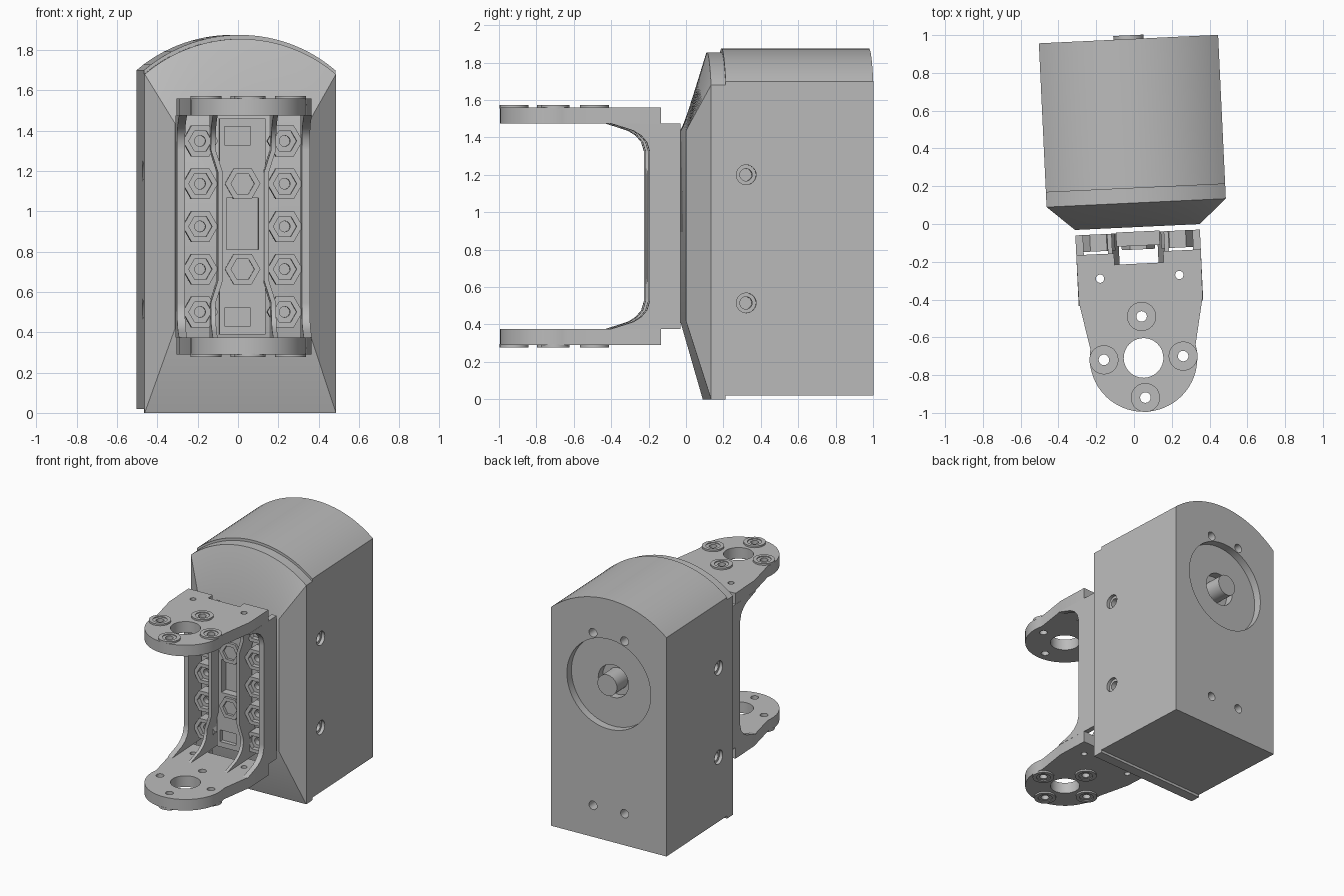
import bpy, bmesh, math
from mathutils import Matrix, Vector

cube = bpy.data.objects.get("Cube")
if cube:
    bpy.data.objects.remove(cube, do_unlink=True)

grey = bpy.data.materials.new("plain grey")
grey.use_nodes = True
grey.diffuse_color = (0.5, 0.5, 0.5, 1)
grey.node_tree.nodes["Principled BSDF"].inputs["Base Color"].default_value = (0.5, 0.5, 0.5, 1)

# The whole assembly is turned slightly about the vertical axis
PLACE = Matrix.Translation((0.017, 0, 0)) @ Matrix.Rotation(math.radians(2.7), 4, 'Z')
MID = 0.925          # mirror height of the bracket
FLOOR, CEIL = 0.375, 1.475   # inner faces of the two arms


def finish(bm, name):
    bmesh.ops.recalc_face_normals(bm, faces=bm.faces)
    me = bpy.data.meshes.new(name)
    bm.to_mesh(me)
    bm.free()
    me.materials.append(grey)
    ob = bpy.data.objects.new(name, me)
    ob.matrix_world = PLACE
    bpy.context.collection.objects.link(ob)
    return ob


def loft(name, rings):
    """Skin a row of matching closed rings and cap both ends."""
    bm = bmesh.new()
    rows = [[bm.verts.new(p) for p in ring] for ring in rings]
    n = len(rows[0])
    for a, b in zip(rows, rows[1:]):
        for i in range(n):
            j = (i + 1) % n
            bm.faces.new((a[i], a[j], b[j], b[i]))
    bm.faces.new(rows[0])
    bm.faces.new(rows[-1])
    return finish(bm, name)


def box(name, x, y, z):
    return loft(name, [[(x[0], y[0], h), (x[1], y[0], h), (x[1], y[1], h), (x[0], y[1], h)] for h in z])


def cyl(name, axis, centre, r, length, sides=32):
    """Cylinder or prism centred on a point, along X, Y or Z."""
    bm = bmesh.new()
    bmesh.ops.create_cone(bm, cap_ends=True, segments=sides, radius1=r, radius2=r, depth=length)
    turn = {'X': Matrix.Rotation(math.pi / 2, 4, 'Y'),
            'Y': Matrix.Rotation(math.pi / 2, 4, 'X'), 'Z': Matrix()}[axis]
    # prisms get a corner pointing sideways
    spin = Matrix.Rotation(math.pi / 2 if sides == 6 else 0, 4, 'Z')
    bm.transform(Matrix.Translation(centre) @ turn @ spin)
    return finish(bm, name)


def cut(ob, *cutters):
    """Subtract cutters, then bake and drop them."""
    for c in cutters:
        c.hide_render = True
        m = ob.modifiers.new("cut", 'BOOLEAN')
        m.operation, m.object, m.solver = 'DIFFERENCE', c, 'EXACT'
    bpy.context.view_layer.update()
    dg = bpy.context.evaluated_depsgraph_get()
    baked = bpy.data.meshes.new_from_object(ob.evaluated_get(dg))
    ob.modifiers.clear()
    ob.data = baked
    for c in cutters:
        bpy.data.objects.remove(c, do_unlink=True)
    return ob


def lerp(table, d):
    for (a, va), (b, vb) in zip(table, table[1:]):
        if d <= b:
            return va + (vb - va) * (d - a) / (b - a)
    return table[-1][1]


# Arched outline shared by the housing, collar and tapered front
W, RISE, N = 0.475, 0.175, 28
RADIUS = (W * W + RISE * RISE) / (2 * RISE)


def arch(y, low, shoulder):
    pts = [(-W, y, low), (W, y, low)]
    for i in range(N + 1):
        x = W - 2 * W * i / N
        pts.append((x, y, shoulder + RISE - RADIUS + math.sqrt(RADIUS ** 2 - x * x)))
    return pts


# Housing with dial recess, shaft well, back holes and side screw holes
housing = loft("housing", [arch(0.19, 0.02, 1.70), arch(0.98, 0.02, 1.70)])
DIAL = 1.225
cut(housing, cyl("dial_cutter", 'Y', (0, 0.98, DIAL), 0.345, 0.12, 64))
cut(housing, cyl("well_cutter", 'Y', (0, 0.92, DIAL), 0.125, 0.12),
    *[cyl("hole_cutter", 'Y', (x, 0.98, z), 0.033, 0.16, 20) for x in (-0.13, 0.13) for z in (0.262, 1.588)],
    *[cyl("side_cutter", 'X', (s * W, 0.30, z), 0.053, 0.05, 24) for s in (-1, 1) for z in (0.515, 1.2)])
cut(housing, *[cyl("side_deep_cutter", 'X', (s * (W - 0.02), 0.30, z), 0.033, 0.14, 20)
               for s in (-1, 1) for z in (0.515, 1.2)])
cyl("shaft", 'Y', (0, 0.92, DIAL), 0.08, 0.16)

# Collar and tapered front, sitting slightly lower than the housing
taper_end = [(-0.33, -0.016, 0.42), (0.33, -0.016, 0.42)]
taper_end += [(0.33 - 0.66 * i / N, -0.016, 1.435) for i in range(N + 1)]
loft("collar_and_taper", [taper_end, arch(0.112, 0, 1.68), arch(0.19, 0, 1.68)])


# Bracket arms: rounded plates with a round opening, bolt holes and bosses
def notch(z0, z1):
    return box("notch_cutter", (-0.13, 0.13), (-0.21, -0.03), (z0, z1))


TIP, TIP_R = -0.71, 0.285
BOLTS = [(0, -0.49), (-0.21, TIP), (0.21, TIP), (0, -0.92)]
outline = [(0.33, -0.15), (0.328, -0.40)]
half = [math.radians(12 - 204 * i / 40) for i in range(41)]
outline += [(TIP_R * math.cos(a), TIP + TIP_R * math.sin(a)) for a in half]
outline += [(-0.328, -0.40), (-0.33, -0.15)]

for label, sign in (("top", 1), ("bottom", -1)):
    inner, outer = MID + sign * 0.55, MID + sign * 0.635
    centre = (inner + outer) / 2
    arm = loft(label + "_arm", [[(x, y, z) for x, y in outline] for z in (inner, outer)])
    cut(arm, cyl("opening_cutter", 'Z', (0, TIP, centre), 0.105, 0.3, 40),
        notch(centre - 0.1, centre + 0.1),
        *[cyl("bolt_cutter", 'Z', (x, y, centre), 0.028, 0.3, 20) for x, y in BOLTS],
        *[cyl("pin_cutter", 'Z', (x, -0.28, centre), 0.022, 0.3, 20) for x in (-0.21, 0.21)])
    for x, y in BOLTS:
        boss = cyl(label + "_boss", 'Z', (x, y, outer + sign * 0.004), 0.077, 0.018)
        cut(boss, cyl("boss_cutter", 'Z', (x, y, outer), 0.028, 0.2, 20))
        cut(boss, cyl("boss_step_cutter", 'Z', (x, y, outer + sign * 0.015), 0.05, 0.016, 24))

# Bracket back wall with chamfered outer corners
upper = [(-0.15, CEIL), (-0.15, 1.56), (-0.016, 1.43)]
section = [(-0.05, CEIL)] + upper
section += [(y, 2 * MID - z) for y, z in reversed(section)]
wall = loft("back_wall", [[(x, y, z) for y, z in section] for x in (-0.33, 0.33)])
cut(wall, notch(1.46, 1.7), notch(0.15, 2 * MID - 1.46))

# Side flanges and bowed ribs, flaring into the arms
FLARE = [(0, -0.42), (0.025, -0.34), (0.04, -0.295), (0.065, -0.255), (0.10, -0.225), (0.15, -0.21)]
BOW = [(0, 0.15), (0.17, 0.15), (0.28, 0.115)]
levels = [0, 0.012, 0.025, 0.04, 0.05, 0.065, 0.08, 0.10, 0.125, 0.15, 0.17, 0.28]
levels = [FLOOR + d for d in levels] + [CEIL - d for d in reversed(levels)]


def upright(name, middle, thick):
    rings = []
    for z in levels:
        d = min(z - FLOOR, CEIL - z)
        x, y = middle(d), lerp(FLARE, d)
        rings.append([(x - thick, y, z), (x + thick, y, z), (x + thick, -0.045, z), (x - thick, -0.045, z)])
    return loft(name, rings)


for side, s in (("left", 1), ("right", -1)):
    upright(side + "_flange", lambda d: s * 0.31, 0.02)
    upright(side + "_rib", lambda d: s * lerp(BOW, d), 0.012)

# Centre panel with window and two slots
panel = box("centre_panel", (-0.115, 0.115), (-0.115, -0.04), (0.39, 1.46))
cut(panel, box("window_cutter", (-0.08, 0.08), (-0.2, -0.055), (0.81, 1.065)),
    *[box("slot_cutter", (-0.09, 0.04), (-0.2, -0.085), (z - 0.045, z + 0.045)) for z in (MID - 0.45, MID + 0.45)])

# Hexagonal nut seats
seats = [(x, MID + k * 0.212) for x in (-0.21, 0.21) for k in range(-2, 3)]
seats += [(0, MID - 0.212), (0, MID + 0.212)]
for x, z in seats:
    seat = cyl("nut_seat", 'Y', (x, -0.09, z), 0.088, 0.09, 6)
    cut(seat, cyl("nut_cutter", 'Y', (x, -0.135, z), 0.058, 0.07, 6))
    cut(seat, cyl("nut_hole_cutter", 'Y', (x, -0.10, z), 0.027, 0.09, 16))

# Smooth round faces, crisp edges
for ob in bpy.context.scene.objects:
    if ob.type == 'MESH' and ob.data.materials and ob.data.materials[0] == grey:
        ob.data.shade_smooth()
        ob.data.set_sharp_from_angle(angle=math.radians(25))
